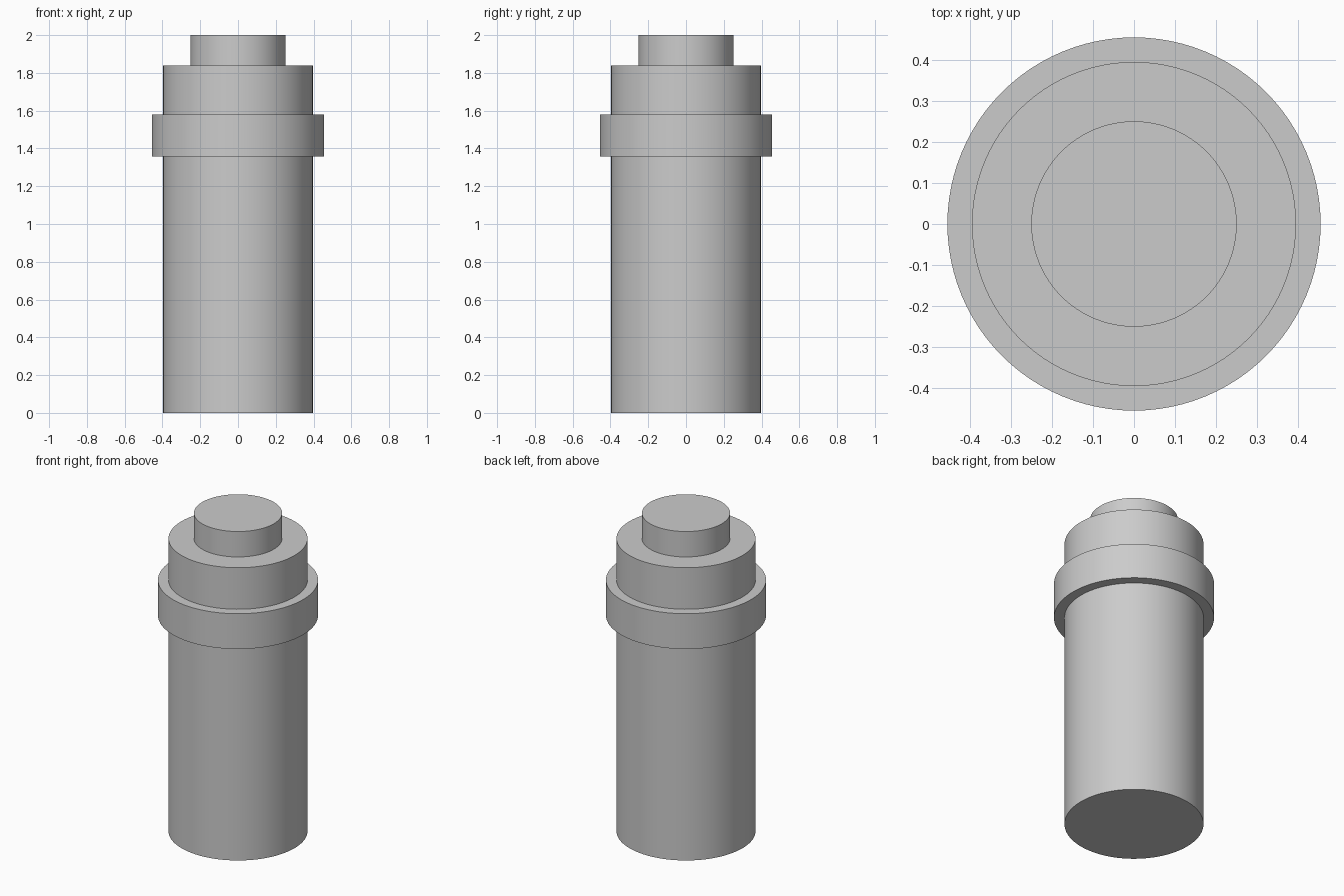
import bpy
import math

cube = bpy.data.objects.get("Cube")
if cube:
    bpy.data.objects.remove(cube, do_unlink=True)

SIDES = 96

# Single plain grey finish
grey = bpy.data.materials.new("plain_grey")
grey.use_nodes = True
colour = (0.6, 0.6, 0.6, 1.0)
grey.diffuse_color = colour
grey.node_tree.nodes["Principled BSDF"].inputs["Base Color"].default_value = colour


def finish(obj, name):
    obj.name = name
    obj.data.name = name
    obj.data.materials.append(grey)
    bpy.ops.object.shade_smooth_by_angle(angle=math.radians(30))


def cylinder(name, radius, bottom, top):
    bpy.ops.mesh.primitive_cylinder_add(
        vertices=SIDES, radius=radius, depth=top - bottom,
        location=(0, 0, (bottom + top) / 2))
    finish(bpy.context.object, name)


# Main barrel, raised collar around it, and the narrow stub on top
cylinder("barrel", 0.396, 0, 1.84)
cylinder("collar", 0.456, 1.357, 1.579)
cylinder("top_stub", 0.251, 1.84, 2)
